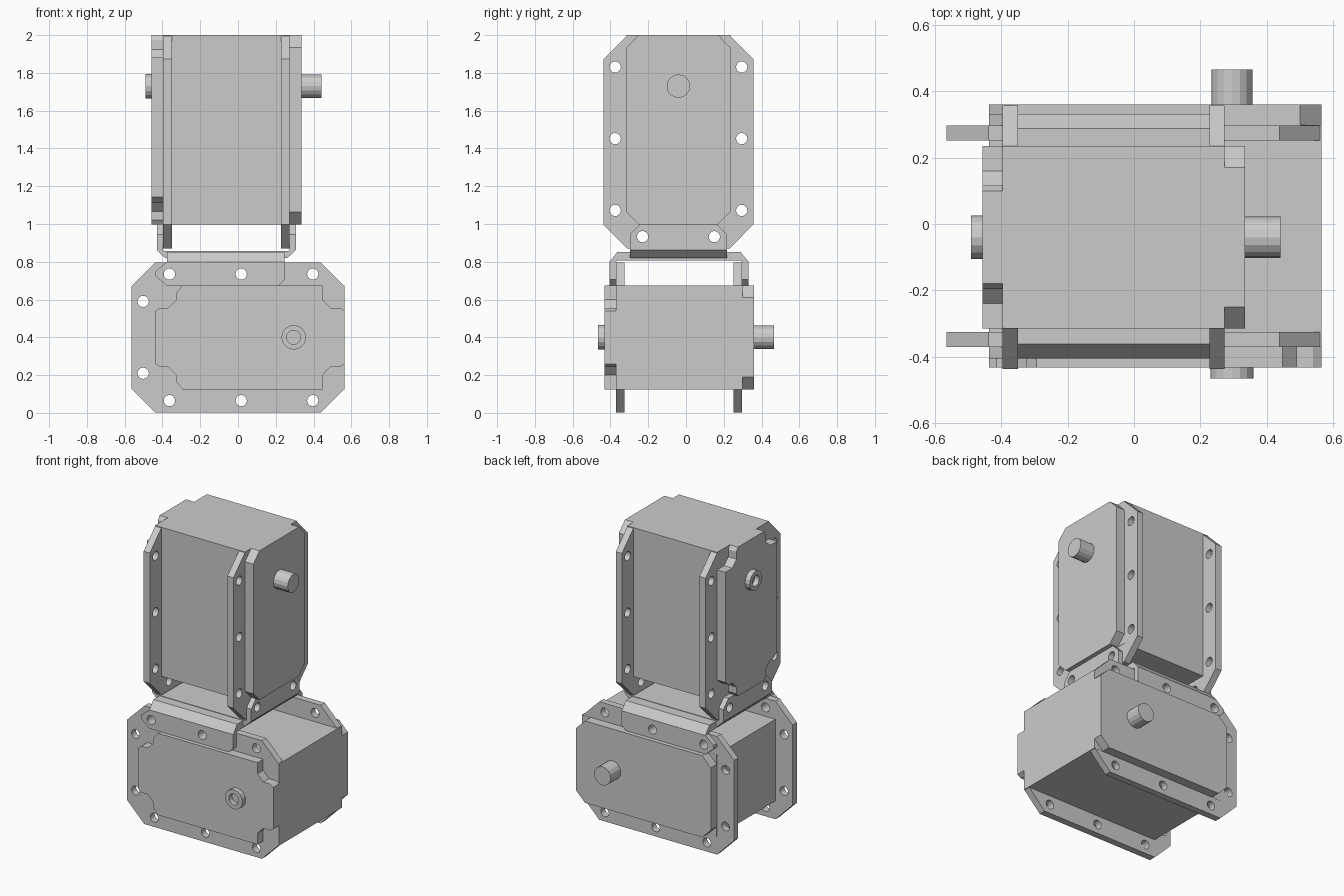
import bpy, bmesh
from math import sin, cos, pi
from mathutils import Matrix

if "Cube" in bpy.data.objects:
    bpy.data.objects.remove(bpy.data.objects["Cube"])

ZC = 0.40   # centre height of the lower motor


def circle(x, z, r, n=16):
    return [(x + r * cos(2 * pi * i / n), z + r * sin(2 * pi * i / n)) for i in range(n)]


def slab(name, loops, y0, y1, m=Matrix()):
    """Fill an (x, z) outline with optional hole loops, thick from y0 to y1."""
    cu = bpy.data.curves.new(name, 'CURVE')
    cu.dimensions = '2D'
    cu.fill_mode = 'BOTH'
    cu.extrude = (y1 - y0) / 2
    for loop in loops:
        sp = cu.splines.new('POLY')
        sp.points.add(len(loop) - 1)
        for p, (x, z) in zip(sp.points, loop):
            p.co = (x, z, 0, 1)
        sp.use_cyclic_u = True
    tmp = bpy.data.objects.new(name + "_outline", cu)
    bpy.context.collection.objects.link(tmp)
    dg = bpy.context.evaluated_depsgraph_get()
    me = bpy.data.meshes.new_from_object(tmp.evaluated_get(dg))
    bpy.data.objects.remove(tmp)
    bpy.data.curves.remove(cu)
    bm = bmesh.new()
    bm.from_mesh(me)
    bmesh.ops.remove_doubles(bm, verts=bm.verts, dist=1e-5)
    bm.transform(m @ Matrix.Translation((0, (y0 + y1) / 2, 0)) @ Matrix.Rotation(pi / 2, 4, 'X'))
    bmesh.ops.recalc_face_normals(bm, faces=bm.faces)
    for f in bm.faces:
        f.smooth = False
    bm.to_mesh(me)
    bm.free()
    me.name = name
    ob = bpy.data.objects.new(name, me)
    bpy.context.collection.objects.link(ob)
    return ob


def chamfered(x0, x1, z0, z1, c):
    return [(x0 + c, z0), (x1 - c, z0), (x1, z0 + c), (x1, z1 - c),
            (x1 - c, z1), (x0 + c, z1), (x0, z1 - c), (x0, z0 + c)]


def motor(name, m):
    # main case
    slab(name + "_case", [[(-.437, .125), (.565, .125), (.565, .675), (-.437, .675)]],
         -.37, .298, m)
    # two mounting flanges with screw holes
    holes = [circle(x, ZC + s * .335, .03) for x in (-.363, .017, .396) for s in (-1, 1)]
    holes += [circle(-.502, ZC + s * .19, .03) for s in (-1, 1)]
    outline = chamfered(-.565, .565, .003, .797, .127)
    slab(name + "_front_flange", [outline] + holes, -.371, -.325, m)
    slab(name + "_back_flange", [outline] + holes, .252, .297, m)
    # front cover with scalloped corners
    half = [(-.437, .54), (-.415, .556), (-.37, .556), (-.325, .60), (-.325, .637), (-.293, .675),
            (.447, .675), (.447, .60), (.49, .556), (.54, .556), (.565, .54)]
    cover = half + [(x, 2 * ZC - z) for x, z in reversed(half)]
    slab(name + "_front_cover", [cover], -.432, -.37, m)
    # back cover
    slab(name + "_back_cover", [chamfered(-.437, .565, .125, .675, .065)], .298, .36, m)
    # front bearing ring and back output shaft
    slab(name + "_bearing_ring", [circle(.295, ZC, .065), circle(.295, ZC, .037)], -.466, -.431, m)
    slab(name + "_output_shaft", [circle(.295, ZC, .062)], .359, .466, m)


# lower motor lies along x, upper motor stands upright (x->z, y->x, z->y)
motor("lower_motor", Matrix())
motor("upper_motor", Matrix(((0, 1, 0, -.025), (0, 0, 1, -.04 - ZC), (1, 0, 0, 1.435), (0, 0, 0, 1))))

turn = Matrix.Rotation(pi / 2, 4, 'Z')   # local x -> y, local y -> -x

# lower bracket: folded sheet across the top plus a bolted tab on each flange
slab("lower_bracket_bridge", [[(-.405, .80), (-.362, .853), (.288, .853), (.331, .80),
                               (.297, .80), (.288, .806), (-.362, .806), (-.371, .80)]],
     -.247, .376, turn)
tab = [(-.376, .80), (-.437, .75), (-.437, .725), (-.38, .675), (.215, .675), (.247, .705), (.247, .80)]
tab_holes = [circle(x, .735, .03) for x in (-.363, .017)]
for side, y in (("front", -.405), ("back", .297)):
    slab("lower_bracket_%s_tab" % side, [tab] + tab_holes, y, y + .034)

# upper bracket: folded sheet underneath plus a bolted tab on each flange
slab("upper_bracket_bridge", [[(-.43, .862), (-.385, .819), (.26, .819), (.306, .862),
                               (.272, .862), (.265, .856), (-.39, .856), (-.396, .862)]],
     -.297, .217)
tab = [(-.297, .862), (.217, .862), (.217, .945), (.163, 1.0), (-.243, 1.0), (-.297, .945)]
tab_holes = [circle(y, .933, .03) for y in (-.23, .15)]
for side, x in (("left", -.43), ("right", .272)):
    slab("upper_bracket_%s_tab" % side, [tab] + tab_holes, -x - .034, -x, turn)
